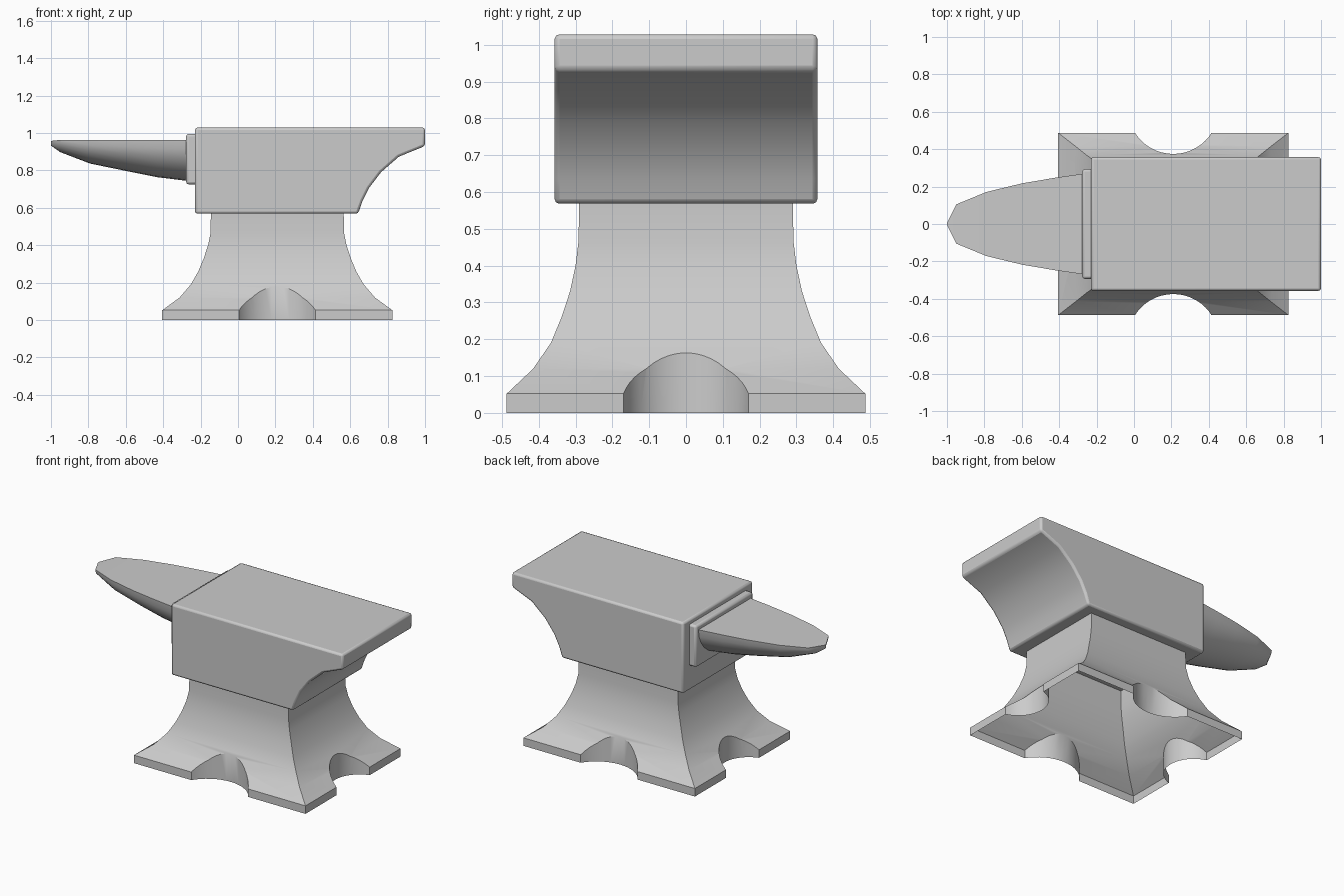
import bpy, bmesh, math

if "Cube" in bpy.data.objects:
    bpy.data.objects.remove(bpy.data.objects["Cube"])

CX = 0.21  # centre of the base along x


def make_object(name, verts, faces, angle=35):
    me = bpy.data.meshes.new(name)
    me.from_pydata(verts, [], faces)
    bm = bmesh.new()
    bm.from_mesh(me)
    bmesh.ops.recalc_face_normals(bm, faces=bm.faces)
    bm.to_mesh(me)
    bm.free()
    ob = bpy.data.objects.new(name, me)
    bpy.context.collection.objects.link(ob)
    smooth(ob, angle)
    return ob


def smooth(ob, angle=35):
    bpy.ops.object.select_all(action='DESELECT')
    ob.select_set(True)
    bpy.context.view_layer.objects.active = ob
    bpy.ops.object.shade_smooth_by_angle(angle=math.radians(angle))


def loft(name, rings, angle=35):
    n = len(rings[0])
    verts = [v for r in rings for v in r]
    faces = [(k * n + i, k * n + (i + 1) % n, (k + 1) * n + (i + 1) % n, (k + 1) * n + i)
             for k in range(len(rings) - 1) for i in range(n)]
    last = (len(rings) - 1) * n
    faces += [tuple(range(n)), tuple(range(last, last + n))]
    return make_object(name, verts, faces, angle)


def bevel(ob, width):
    m = ob.modifiers.new("bevel", 'BEVEL')
    m.width = width
    m.segments = 2
    m.limit_method = 'ANGLE'
    m.angle_limit = math.radians(35)


# Flared base: (z, half length, half depth)
levels = [(0, .615, .487), (.052, .615, .487), (.12, .522, .415), (.19, .462, .367),
          (.26, .422, .338), (.33, .393, .315), (.40, .370, .300), (.465, .357, .292),
          (.575, .355, .290)]
base = loft("base", [[(CX + sx * a, sy * b, z) for sx, sy in ((-1, -1), (1, -1), (1, 1), (-1, 1))]
                     for z, a, b in levels])

# Round notches in the four sides of the foot
for s in (-1, 1):
    for x, y, r in ((CX, s * .617, .2425), (CX + s * .661, 0, .176)):
        bpy.ops.mesh.primitive_cylinder_add(vertices=48, radius=r, depth=1, location=(x, y, .1))
        cutter = bpy.context.object
        cutter.name = "notch_cutter"
        cutter.hide_render = True
        smooth(cutter)
        bpy.context.view_layer.objects.active = base
        m = base.modifiers.new("notch", 'BOOLEAN')
        m.object = cutter
        m.operation = 'DIFFERENCE'
        m.solver = 'EXACT'
        bpy.ops.object.modifier_apply(modifier=m.name)
        bpy.data.objects.remove(cutter)

# The base is a hollow shell, open below and above
bm = bmesh.new()
bm.from_mesh(base.data)
caps = [f for f in bm.faces if abs(f.normal.z) > .99]
bmesh.ops.delete(bm, geom=caps, context='FACES')
bm.to_mesh(base.data)
bm.free()
smooth(base)

# Body with the curved heel
profile = [(-.23, 1.028), (1, 1.028), (1, .93), (.86, .873), (.765, .79),
           (.70, .705), (.665, .635), (.642, .568), (-.23, .568)]
body = loft("body", [[(x, y, z) for x, z in profile] for y in (-.357, .357)])
bevel(body, .013)

# Collar between body and horn
collar = loft("collar", [[(x, sy * .293, z) for sy, z in ((-1, .725), (1, .725), (1, .995), (-1, .995))]
                         for x in (-.277, -.21)])
bevel(collar, .013)

# Horn: flat top, rounded underside: (x, half width, depth)
stations = [(-.25, .272, .222), (-.43, .246, .200), (-.60, .217, .166),
            (-.79, .171, .127), (-.95, .105, .066), (-1, .006, .025)]
horn = loft("horn", [[(x, w * math.cos(math.pi * i / 14),
                       (.963 if x > -.99 else .957) - d * math.sin(math.pi * i / 14))
                      for i in range(15)] for x, w, d in stations], 40)
